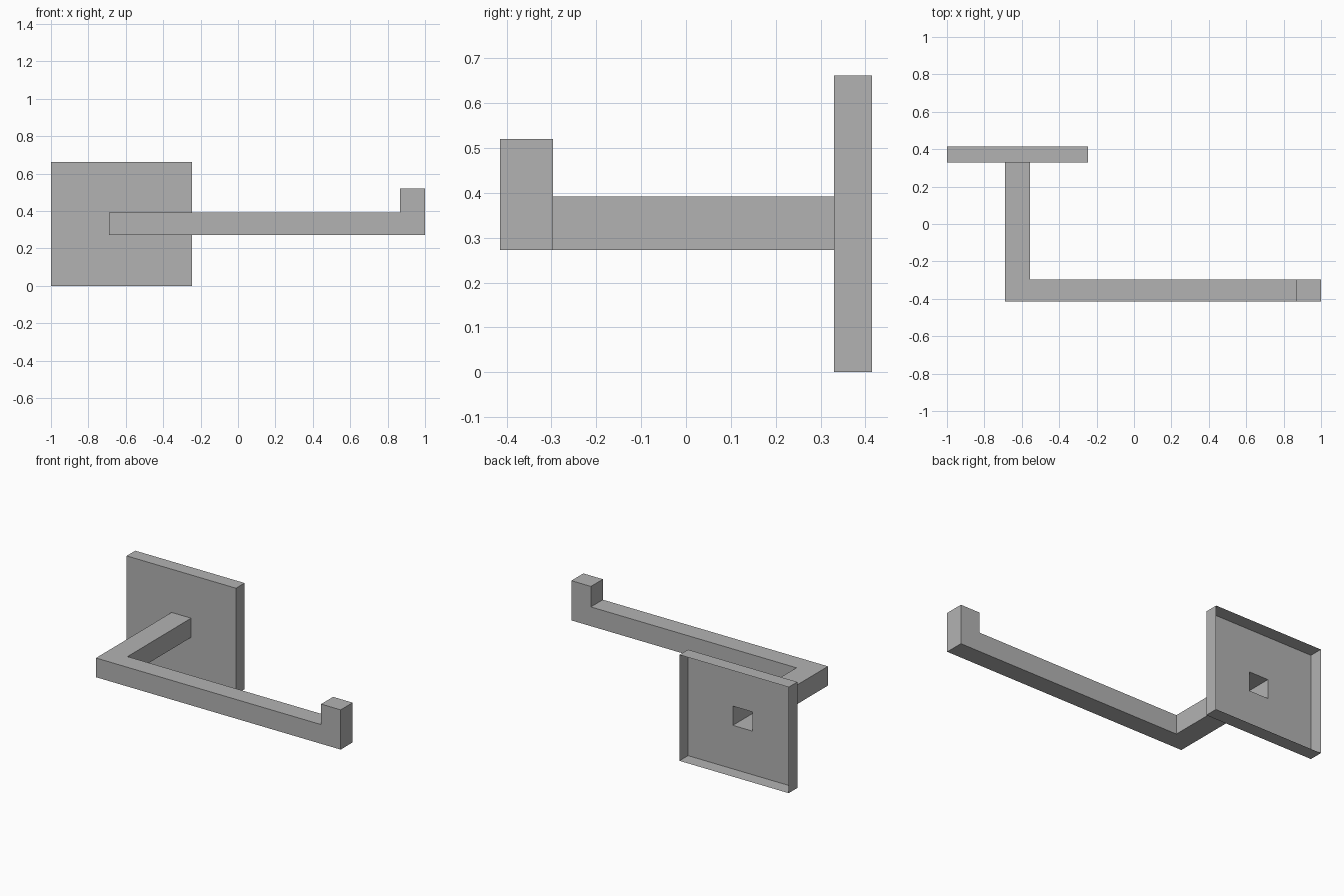
import bpy
import bmesh

cube = bpy.data.objects.get("Cube")
if cube:
    bpy.data.objects.remove(cube, do_unlink=True)

GREY = (0.45, 0.45, 0.45, 1.0)
metal = bpy.data.materials.new("satin_grey")
metal.use_nodes = True
metal.diffuse_color = GREY
metal.node_tree.nodes["Principled BSDF"].inputs["Base Color"].default_value = GREY

# Shared dimensions
BACK, PLATE_FRONT = 0.415, 0.33
ARM_L, ARM_R = -0.69, -0.555
ARM_LOW, ARM_TOP = 0.272, 0.392
BAR_FRONT, BAR_BACK = -0.415, -0.297
TIP_START, TIP_END, TIP_TOP = 0.865, 1.0, 0.52


def ring(bm, first, second, low, high):
    """Rectangular section standing on two plan points."""
    corners = [(*first, low), (*second, low), (*second, high), (*first, high)]
    return [bm.verts.new(c) for c in corners]


def bridge(bm, a, b):
    """Skin two sections; returns bottom, right, top and left faces."""
    return [bm.faces.new((a[i], a[(i + 1) % 4], b[(i + 1) % 4], b[i]))
            for i in range(4)]


def finish(bm, name):
    mesh = bpy.data.meshes.new(name)
    bm.to_mesh(mesh)
    bm.free()
    mesh.materials.append(metal)
    obj = bpy.data.objects.new(name, mesh)
    bpy.context.collection.objects.link(obj)
    return obj


# Wall plate: thin shell, open behind, with a square opening for the arm
bm = bmesh.new()
rear = ring(bm, (-1, BACK), (-0.245, BACK), 0, 0.662)
front = ring(bm, (-1, PLATE_FRONT), (-0.245, PLATE_FRONT), 0, 0.662)
opening = ring(bm, (ARM_L, PLATE_FRONT), (ARM_R, PLATE_FRONT), ARM_LOW, ARM_TOP)
bridge(bm, rear, front)
bridge(bm, front, opening)
finish(bm, "wall_plate")

# Holder arm: hollow square tube, mitred corner, long bar and upturned tip
bm = bmesh.new()
plan = [((ARM_L, PLATE_FRONT), (ARM_R, PLATE_FRONT)),
        ((ARM_L, BAR_FRONT), (ARM_R, BAR_BACK)),
        ((TIP_START, BAR_FRONT), (TIP_START, BAR_BACK)),
        ((TIP_END, BAR_FRONT), (TIP_END, BAR_BACK))]
sections = [ring(bm, p, q, ARM_LOW, ARM_TOP) for p, q in plan]
for a, b in zip(sections, sections[1:]):
    sides = bridge(bm, a, b)
bm.faces.new(sections[-1])
tip = bmesh.ops.extrude_discrete_faces(bm, faces=[sides[2]])["faces"][0]
for v in tip.verts:
    v.co.z = TIP_TOP
finish(bm, "holder_arm")
